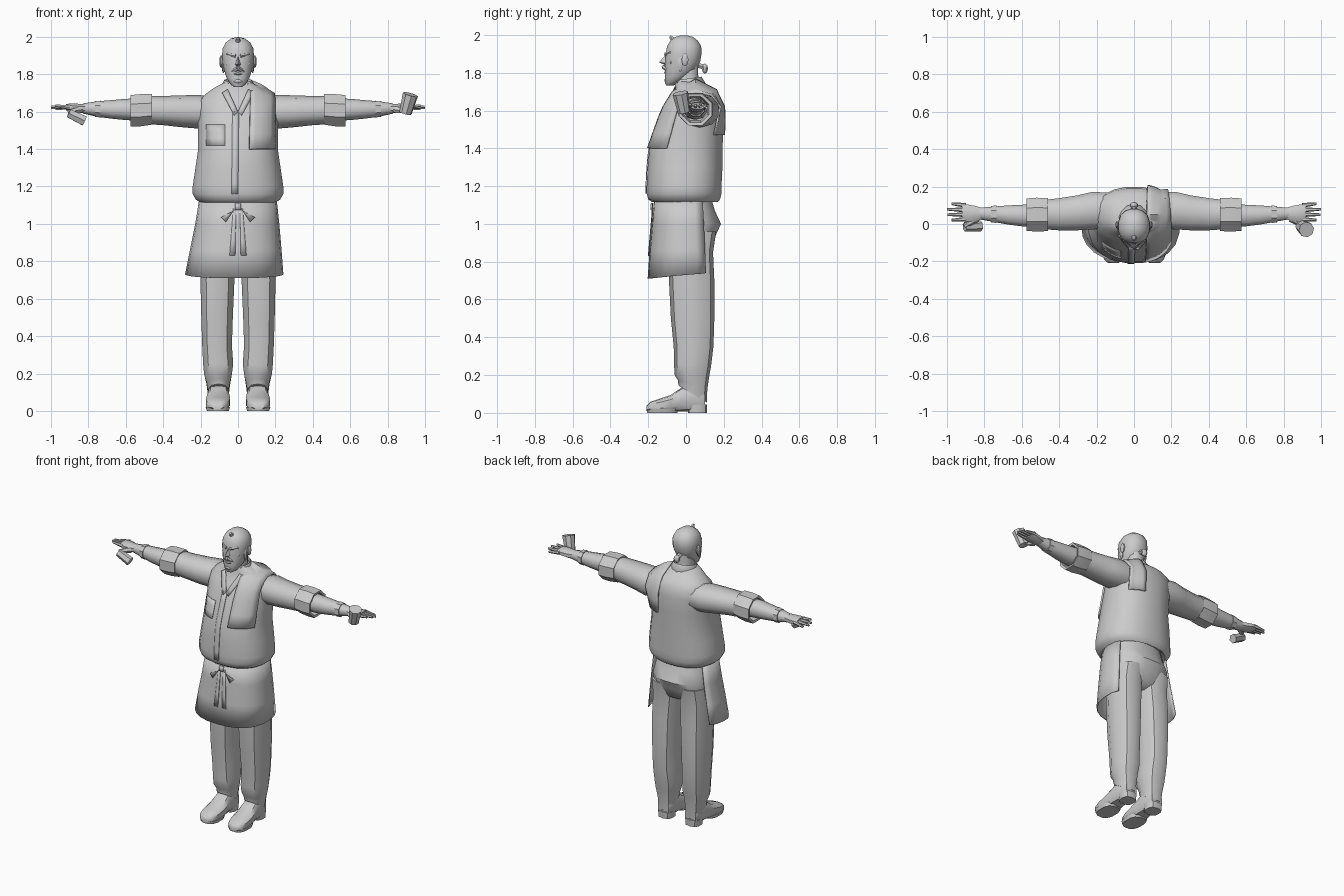
import bpy, bmesh, math
from mathutils import Vector
from mathutils.bvhtree import BVHTree

GREY = bpy.data.materials.new("light_grey")
GREY.diffuse_color = (0.6, 0.6, 0.6, 1)


def make(name, verts, faces, thick=0):
    bm = bmesh.new()
    vs = [bm.verts.new(v) for v in verts]
    for f in faces:
        bm.faces.new([vs[i] for i in f])
    bmesh.ops.recalc_face_normals(bm, faces=bm.faces)
    me = bpy.data.meshes.new(name)
    bm.to_mesh(me)
    bm.free()
    me.materials.append(GREY)
    ob = bpy.data.objects.new(name, me)
    bpy.context.collection.objects.link(ob)
    if thick:
        mod = ob.modifiers.new("thickness", "SOLIDIFY")
        mod.thickness, mod.offset = thick, 0
    return ob


def loft(name, rings, axis="z", n=12, p=2.3):
    """Rings are (position, centre a, centre b, radius a, radius b, tilt)."""
    verts, faces = [], []
    for r in rings:
        pos, ca, cb, ra, rb = r[:5]
        tilt = r[5] if len(r) > 5 else 0
        for i in range(n):
            t = 2 * math.pi * (i + 0.5) / n
            c, s = math.cos(t), math.sin(t)
            a = ca + ra * math.copysign(abs(c) ** (2 / p), c)
            db = rb * math.copysign(abs(s) ** (2 / p), s)
            q, b = pos + tilt * db, cb + db
            verts.append({"z": (a, b, q), "x": (q, a, b), "y": (a, q, b)}[axis])
    for k in range(len(rings) - 1):
        for i in range(n):
            j = (i + 1) % n
            faces.append((k * n + i, k * n + j, k * n + n + j, k * n + n + i))
    faces += [tuple(range(n)), tuple(range(len(verts) - n, len(verts)))]
    return make(name, verts, faces)


def tube(name, p0, p1, r0, r1, n=6):
    p0, p1 = Vector(p0), Vector(p1)
    q = (p1 - p0).to_track_quat("Z", "Y")
    verts = [c + q @ Vector((r * math.cos(2 * math.pi * i / n), r * math.sin(2 * math.pi * i / n), 0))
             for c, r in ((p0, r0), (p1, r1)) for i in range(n)]
    faces = [(i, (i + 1) % n, n + (i + 1) % n, n + i) for i in range(n)]
    return make(name, verts, faces + [tuple(range(n)), tuple(range(n, 2 * n))])


def ball(name, loc, size, n=8):
    c = Vector(loc)
    rings = [(c.z - size[2] * math.cos(a), c.x, c.y, size[0] * math.sin(a), size[1] * math.sin(a))
             for a in (0.2, 0.8, 1.57, 2.34, 2.94)]
    return loft(name, rings, n=n, p=2)


def sheet(name, rows, thick=0.006):
    w = len(rows[0])
    faces = [(r * w + i, r * w + i + 1, r * w + w + i + 1, r * w + w + i)
             for r in range(len(rows) - 1) for i in range(w - 1)]
    return make(name, [v for row in rows for v in row], faces, thick)


def surface(*obs):
    verts, faces = [], []
    for o in obs:
        k = len(verts)
        verts += [v.co.copy() for v in o.data.vertices]
        faces += [[k + i for i in f.vertices] for f in o.data.polygons]
    return BVHTree.FromPolygons(verts, faces)


def press(tree, start, aim, lift):
    aim = Vector(aim).normalized()
    hit = tree.ray_cast(Vector(start), aim)[0]
    return (hit or Vector(start) + aim) - aim * lift


def patch(name, tree, a, b, c, d, nu=2, nv=2, lift=0.004, thick=0.005):
    """Cloth patch on the front, corners in x, z."""
    a, b, c, d = map(Vector, (a, b, c, d))
    rows = []
    for v in range(nv + 1):
        l, r = a.lerp(d, v / nv), b.lerp(c, v / nv)
        pts = [l.lerp(r, u / nu) for u in range(nu + 1)]
        rows.append([press(tree, (q.x, -1, q.y), (0, 1, 0), lift) for q in pts])
    return sheet(name, rows, thick)


# Shirt body
shirt = loft("shirt", [
    (1.14, 0, 0, .17, .15), (1.115, 0, -.005, .205, .175), (1.13, 0, -.01, .228, .192),
    (1.16, 0, -.01, .245, .2), (1.2, 0, -.01, .245, .2), (1.3, 0, -.005, .23, .2),
    (1.4, 0, 0, .215, .195), (1.5, 0, .02, .215, .18), (1.6, 0, .038, .215, .162),
    (1.66, 0, .05, .21, .14), (1.695, 0, .05, .175, .115), (1.73, 0, .03, .125, .09),
    (1.755, 0, .01, .075, .065)], n=20)

# Arms, hands
sleeves = []
for s, side in ((1, "left"), (-1, "right")):
    def arm(name, rings, n=10, p=2.2):
        return loft(side + "_" + name, [(s * r[0],) + r[1:] for r in rings], "x", n, p)
    sleeves.append(arm("sleeve", [
        (.12, .07, 1.595, .10, .085), (.22, .072, 1.6, .105, .09), (.3, .06, 1.602, .098, .085),
        (.4, .052, 1.606, .09, .078), (.5, .05, 1.61, .08, .076)]))
    arm("rolled_cuff", [
        (.465, .05, 1.61, .08, .076), (.46, .05, 1.612, .095, .088), (.52, .05, 1.608, .098, .093),
        (.575, .05, 1.605, .094, .09), (.572, .05, 1.605, .078, .074), (.53, .05, 1.605, .068, .064)], 8, 2)
    arm("forearm", [
        (.5, .05, 1.61, .065, .06), (.6, .045, 1.612, .06, .057), (.67, .048, 1.612, .054, .05),
        (.75, .052, 1.614, .043, .042), (.83, .056, 1.617, .032, .027)])
    arm("wristband", [(.735, .052, 1.614, .05, .048), (.765, .053, 1.614, .047, .045)], 8)
    arm("palm", [(.81, .056, 1.617, .032, .027), (.85, .055, 1.617, .045, .027),
                 (.89, .058, 1.622, .05, .024), (.92, .062, 1.624, .042, .018)], 8)
    for i, tip in enumerate((.975, .997, 1.0, .975)):
        y = .025 + i * .025
        tube(side + "_finger", (s * .9, y, 1.624), (s * tip, y + .004 * (i - 1), 1.632 - .006 * i), .013, .007)
    tube(side + "_thumb", (s * .84, .03, 1.612), (s * .905, -.012, 1.6), .02, .011)
tube("cup", (.895, -.01, 1.592), (.922, -.03, 1.692), .034, .042, 8)
tube("handle_grip", (-.905, -.015, 1.592), (-.82, -.01, 1.55), .026, .03, 6)

# Trousers
loft("trouser_seat", [
    (1.14, 0, 0, .185, .135), (1.07, 0, .008, .192, .147), (1.0, 0, .02, .2, .168),
    (.94, 0, .02, .2, .14), (.87, 0, .02, .19, .11), (.84, 0, .02, .1, .06)], n=16)
for s, side in ((1, "left"), (-1, "right")):
    loft(side + "_trouser_leg", [
        (.1, s * .105, .035, .058, .075, -.6), (.15, s * .105, .035, .066, .078, -.3),
        (.2, s * .107, .032, .078, .092), (.25, s * .106, .035, .084, .098),
        (.35, s * .112, .04, .083, .105), (.5, s * .112, .035, .088, .115),
        (.7, s * .11, .03, .095, .12), (.85, s * .104, .025, .1, .118),
        (.96, s * .1, .03, .098, .13)], n=10)
    loft(side + "_shoe", [
        (-.208, s * .11, .024, .03, .014), (-.19, s * .11, .032, .052, .026),
        (-.14, s * .108, .04, .064, .035), (-.08, s * .106, .05, .066, .045),
        (-.04, s * .105, .065, .06, .058), (.0, s * .105, .078, .055, .07),
        (.07, s * .104, .075, .054, .068), (.1, s * .104, .065, .042, .058)], "y", 10, 3)
    loft(side + "_sole", [(0, s * .108, -.125, .06, .082), (.022, s * .108, -.125, .067, .085)], n=12, p=2.6)
    loft(side + "_heel", [(0, s * .104, .06, .05, .05), (.045, s * .104, .06, .054, .052)], n=10, p=2.8)

# Apron, open at the back
rows = []
for z, xc, rx, ry in ((1.14, 0, .203, .165), (1.0, -.004, .222, .178), (.86, -.012, .242, .19), (.71, -.02, .26, .2)):
    row = []
    for i in range(17):
        t = math.radians(-118 + 236 * i / 16)
        x, c = math.sin(t), math.cos(t)
        row.append((xc + rx * math.copysign(abs(x) ** .85, x), -ry * math.copysign(abs(c) ** .85, c),
                    z + (.02 * (1 - c) if z < .8 else 0)))
    rows.append(row)
apron = sheet("apron", rows, .006)

# Apron bow
front = surface(apron)
for s in (1, -1):
    patch("bow_loop", front, (0, 1.11), (s * .015, 1.075), (s * .09, 1.035), (s * .065, 1.01), lift=.009)
    patch("bow_ribbon", front, (s * .01, 1.085), (s * .025, 1.085), (s * .045, .83), (s * .015, .83), nv=3, lift=.007)
patch("bow_knot", front, (-.015, 1.11), (.015, 1.11), (.015, 1.075), (-.015, 1.075), lift=.014, thick=.009)

# Shirt placket, lapels and pocket edges
chest = surface(shirt, *sleeves)
patch("placket", chest, (-.03, 1.6), (.005, 1.6), (.0, 1.16), (-.035, 1.16), 1, 8)
for s in (1, -1):
    patch("lapel", chest, (s * .055, 1.72), (s * .085, 1.7), (s * .02, 1.58), (0, 1.6), 1, 4, .006)
patch("pocket", chest, (-.17, 1.53), (-.07, 1.53), (-.07, 1.42), (-.17, 1.42), 3, 3, .003, .004)

# Shoulder towel, draped front to back
rows = []
for k in range(10):
    row = []
    for u in range(6):
        f = k / 9
        x0, x1 = .06 + .015 * f, .197 - .027 * max(0, f - .5) * 2
        x = x0 + (x1 - x0) * u / 5
        if k < 4:
            row.append(press(chest, (x, -1, (1.4, 1.48, 1.56, 1.62)[k]), (0, 1, 0), .012))
        elif k < 7:
            a = math.radians((140, 90, 45)[k - 4])
            d = Vector((0, math.cos(a), math.sin(a)))
            row.append(press(chest, Vector((x, .05, 1.6)) + d, -d, .012))
        else:
            row.append(press(chest, (x, 1, (1.62, 1.55, 1.47)[k - 7]), (0, -1, 0), .012))
    rows.append(row)
sheet("shoulder_towel", rows, .012)

# Collar
rows = []
for rx, ry, z, drop in ((.066, .066, 1.74, 0), (.074, .07, 1.775, .02), (.105, .105, 1.715, .045)):
    row = []
    for i in range(13):
        t = math.radians(-140 + 280 * i / 12)
        c = math.cos(t)
        row.append((rx * math.sin(t), .012 + ry * c, z - drop * (1 - c) / 2))
    rows.append(row)
sheet("collar", rows, .008)

# Head
loft("neck", [(1.66, 0, .005, .07, .075), (1.74, 0, .005, .056, .062), (1.85, 0, .01, .054, .056)])
loft("head", [
    (1.733, 0, -.085, .022, .02), (1.745, 0, -.075, .04, .036), (1.78, 0, -.05, .062, .062),
    (1.82, 0, -.028, .075, .085), (1.86, 0, -.017, .083, .094), (1.9, 0, -.012, .087, .096),
    (1.94, 0, -.01, .083, .092), (1.97, 0, -.01, .066, .074), (1.99, 0, -.01, .04, .046),
    (1.998, 0, -.01, .014, .016)], n=16, p=2.2)
make("nose", [(0, -.1, 1.905), (-.02, -.1, 1.85), (.02, -.1, 1.85), (0, -.142, 1.855), (0, -.105, 1.838)],
     [(0, 1, 3), (0, 3, 2), (1, 4, 3), (4, 2, 3), (0, 2, 4, 1)])
for s in (1, -1):
    ball("ear", (s * .09, -.005, 1.868), (.011, .02, .034))
    tube("eyebrow", (s * .012, -.107, 1.898), (s * .06, -.084, 1.908), .01, .006)
    tube("moustache", (0, -.118, 1.832), (s * .042, -.088, 1.805), .013, .008)
    ball("cheek", (s * .045, -.075, 1.855), (.022, .018, .02))
    ball("sideburn", (s * .078, -.03, 1.85), (.01, .016, .045))
ball("lower_lip", (0, -.105, 1.802), (.025, .012, .008))
ball("chin_beard", (0, -.092, 1.76), (.032, .025, .024))
tube("hair_tuft", (0, -.06, 1.965), (0, -.085, 1.993), .02, .008)
tube("ponytail_tie", (0, .06, 1.84), (0, .095, 1.83), .016, .013)
ball("ponytail", (0, .1, 1.822), (.022, .018, .026))

# Smooth shading with sharp edges kept
bpy.ops.object.select_all(action="SELECT")
bpy.context.view_layer.objects.active = shirt
bpy.ops.object.shade_smooth_by_angle(angle=math.radians(40))
